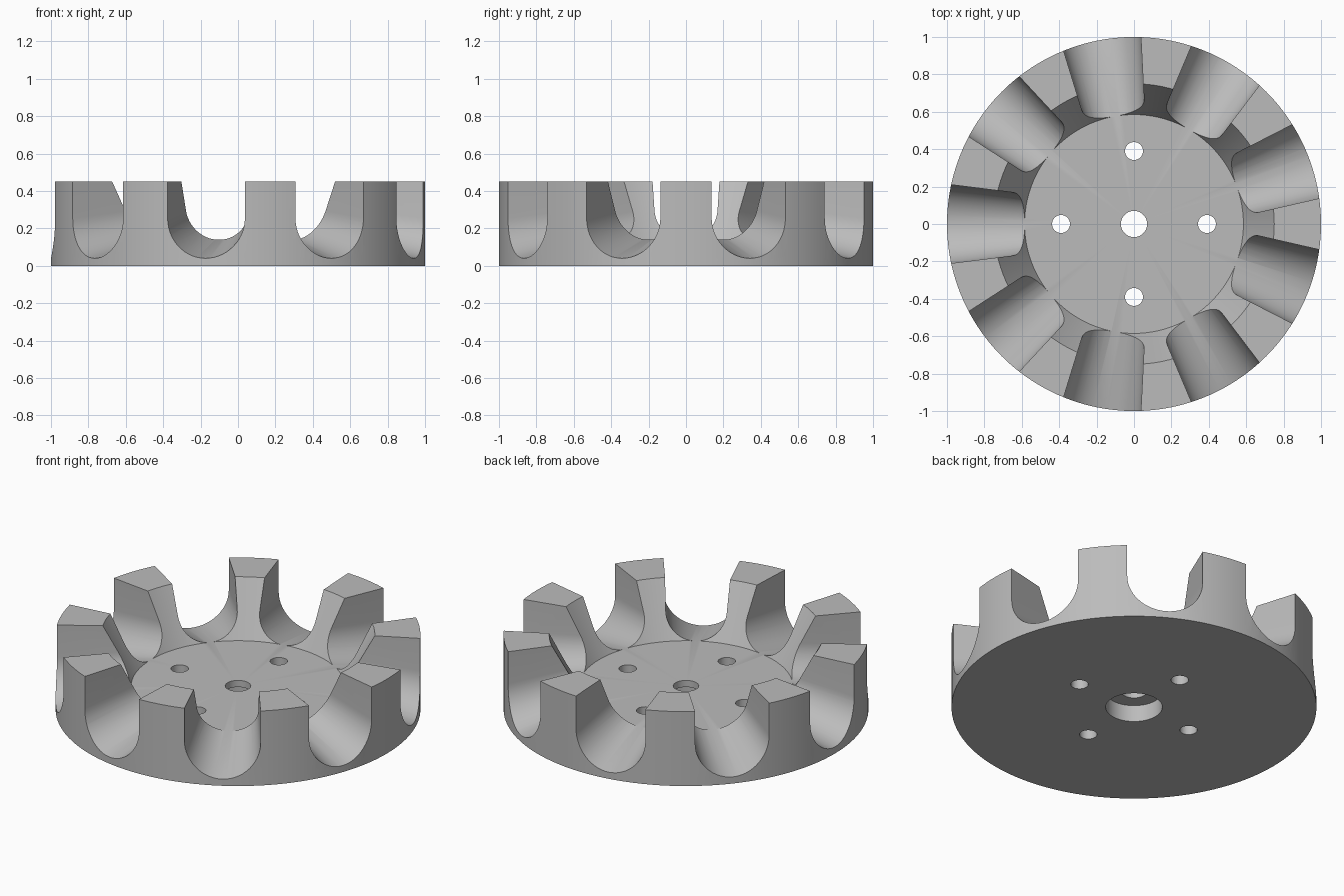
import bpy, bmesh, math
from mathutils import Matrix, Vector

cube = bpy.data.objects.get("Cube")
if cube:
    bpy.data.objects.remove(cube, do_unlink=True)

RIM, HEIGHT, FLOOR = 1.0, 0.45, 0.14
SLOTS = 9

# Single grey material
grey = bpy.data.materials.new("plain grey")
grey.use_nodes = True
grey.diffuse_color = (0.50, 0.50, 0.50, 1)
grey.node_tree.nodes["Principled BSDF"].inputs["Base Color"].default_value = (0.50, 0.50, 0.50, 1)


def make_object(name, bm):
    bmesh.ops.recalc_face_normals(bm, faces=bm.faces[:])
    mesh = bpy.data.meshes.new(name)
    bm.to_mesh(mesh)
    bm.free()
    mesh.materials.append(grey)
    obj = bpy.data.objects.new(name, mesh)
    bpy.context.collection.objects.link(obj)
    return obj


def lathe(name, profile, steps):
    """Revolve a closed (radius, z) profile around the z axis."""
    bm = bmesh.new()
    rings = []
    for i in range(steps):
        a = math.tau * i / steps
        rings.append([bm.verts.new((r * math.cos(a), r * math.sin(a), z)) for r, z in profile])
    n = len(profile)
    for i in range(steps):
        p, q = rings[i], rings[(i + 1) % steps]
        for j in range(n):
            k = (j + 1) % n
            bm.faces.new((p[j], q[j], q[k], p[k]))
    return make_object(name, bm)


def slot_section(r, arc=28):
    """U-shaped section across a slot at radius r; it narrows and rises inwards."""
    half = 0.21 + 0.125 * (r - 0.978)
    centre = 0.04 + 0.238 * (r - 1) * -1 + half
    pts = [Vector((r, half, 0.7))]
    for i in range(arc + 1):
        a = math.pi * i / arc
        pts.append(Vector((r, half * math.cos(a), centre - half * math.sin(a))))
    pts.append(Vector((r, -half, 0.7)))
    return pts


def slot_cutters():
    bm = bmesh.new()
    inner, outer = slot_section(0.45), slot_section(1.1)
    for s in range(SLOTS):
        turn = Matrix.Rotation(math.pi + math.tau * s / SLOTS, 3, 'Z')
        a = [bm.verts.new(turn @ p) for p in inner]
        b = [bm.verts.new(turn @ p) for p in outer]
        for i in range(len(a)):
            j = (i + 1) % len(a)
            bm.faces.new((a[i], a[j], b[j], b[i]))
        bm.faces.new(a)
        bm.faces.new(b)
    return make_object("slot_cutter", bm)


def bolt_cutters():
    bm = bmesh.new()
    for i in range(4):
        a = i * math.pi / 2
        spot = Matrix.Translation((0.39 * math.cos(a), 0.39 * math.sin(a), 0.05))
        bmesh.ops.create_cone(bm, cap_ends=True, segments=32, radius1=0.048,
                              radius2=0.048, depth=0.4, matrix=spot)
    return make_object("bolt_hole_cutter", bm)


# Dish with a sloped inner wall, centre bore and a counterbore underneath
dish = lathe("slotted_dish", [
    (0.155, 0), (RIM, 0), (RIM, HEIGHT), (0.75, HEIGHT),
    (0.585, FLOOR), (0.07, FLOOR), (0.07, 0.10), (0.155, 0.10)], 120)

# Cut the radial slots and the bolt holes
bpy.ops.object.select_all(action='DESELECT')
bpy.context.view_layer.objects.active = dish
dish.select_set(True)
for cutter in (slot_cutters(), bolt_cutters()):
    cutter.hide_render = True
    mod = dish.modifiers.new("cut", 'BOOLEAN')
    mod.operation = 'DIFFERENCE'
    mod.solver = 'EXACT'
    mod.object = cutter
    bpy.ops.object.modifier_apply(modifier=mod.name)
    bpy.data.objects.remove(cutter, do_unlink=True)

bpy.ops.object.shade_smooth_by_angle(angle=math.radians(30))
